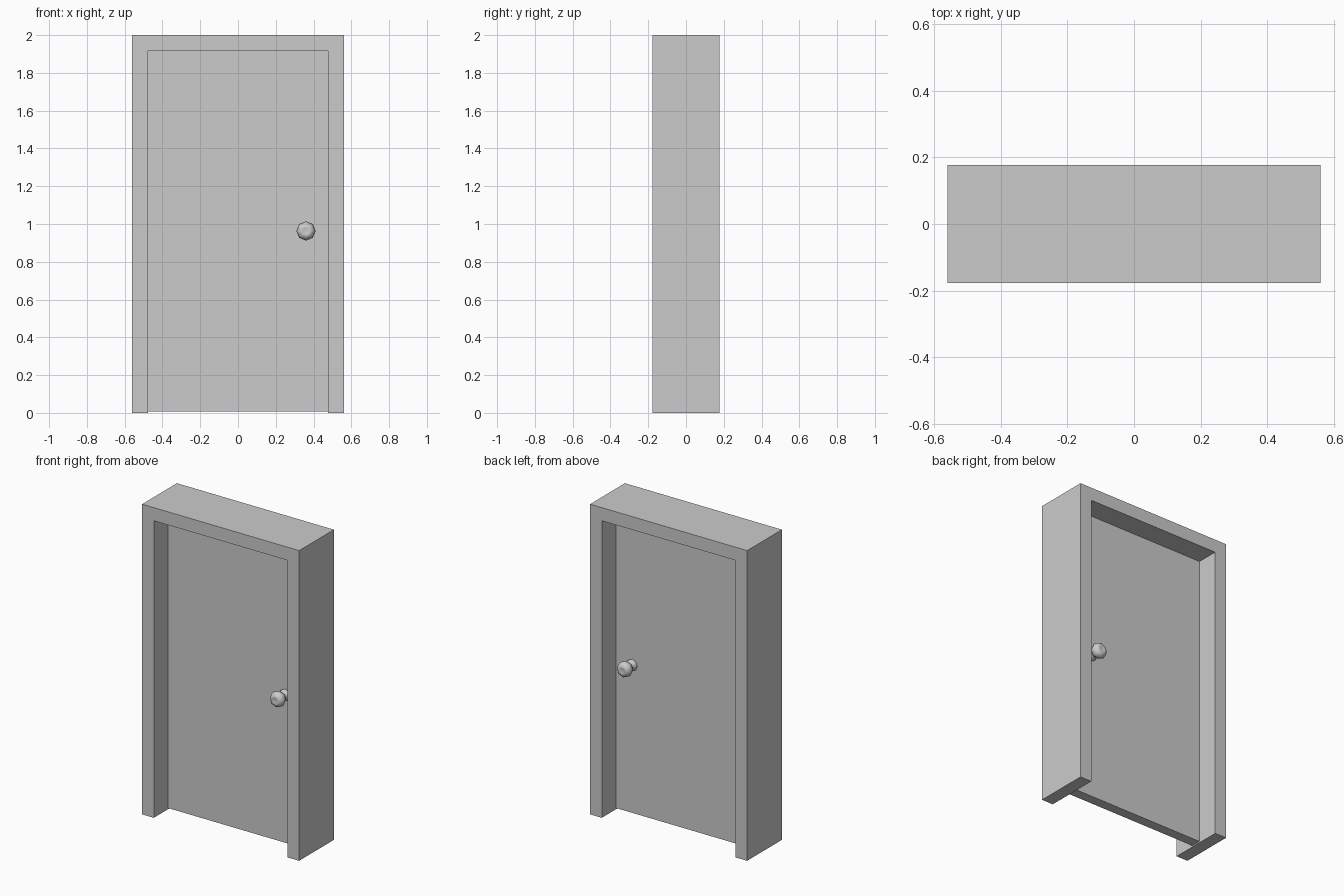
import bpy, bmesh, math

if "Cube" in bpy.data.objects:
    bpy.data.objects.remove(bpy.data.objects["Cube"])

W, D, H = 0.56, 0.177, 2.0      # frame half width, half depth, height
IX, IZ = 0.477, 1.915           # opening half width and height
DOOR = 0.033                    # half thickness of the door leaf


def make_object(name, bm):
    bmesh.ops.recalc_face_normals(bm, faces=bm.faces)
    me = bpy.data.meshes.new(name)
    bm.to_mesh(me)
    bm.free()
    ob = bpy.data.objects.new(name, me)
    bpy.context.collection.objects.link(ob)
    return ob


def extrude_profile(name, pts, half_depth):
    bm = bmesh.new()
    face = bm.faces.new([bm.verts.new((x, -half_depth, z)) for x, z in pts])
    ext = bmesh.ops.extrude_face_region(bm, geom=[face])
    verts = [g for g in ext["geom"] if isinstance(g, bmesh.types.BMVert)]
    bmesh.ops.translate(bm, verts=verts, vec=(0, 2 * half_depth, 0))
    return make_object(name, bm)


def knob(name, side):
    # (radius, distance from the door face): rose, neck, ball, dimple
    profile = [(0.036, 0), (0.036, 0.012), (0.026, 0.024), (0.024, 0.042),
               (0.042, 0.052), (0.051, 0.072), (0.046, 0.092),
               (0.030, 0.106), (0.018, 0.106), (0, 0.097)]
    bm = bmesh.new()
    vs = [bm.verts.new((r, side * (DOOR + d), 0)) for r, d in profile]
    edges = [bm.edges.new(p) for p in zip(vs, vs[1:])]
    bmesh.ops.spin(bm, geom=vs + edges, cent=(0, 0, 0), axis=(0, 1, 0),
                   angle=2 * math.pi, steps=8)
    bmesh.ops.remove_doubles(bm, verts=bm.verts, dist=1e-4)
    ob = make_object(name, bm)
    ob.location = (0.36, 0, 0.963)
    for p in ob.data.polygons:
        p.use_smooth = True
    return ob


# U-shaped frame, open at the floor
extrude_profile("door_frame", [(-W, 0), (-W, H), (W, H), (W, 0),
                               (IX, 0), (IX, IZ), (-IX, IZ), (-IX, 0)], D)

# Door leaf, recessed in the middle with a small floor gap
extrude_profile("door_leaf", [(-IX, 0.008), (-IX, IZ), (IX, IZ), (IX, 0.008)], DOOR)

# Matching knobs on both faces
knob("front_knob", -1)
knob("back_knob", 1)
